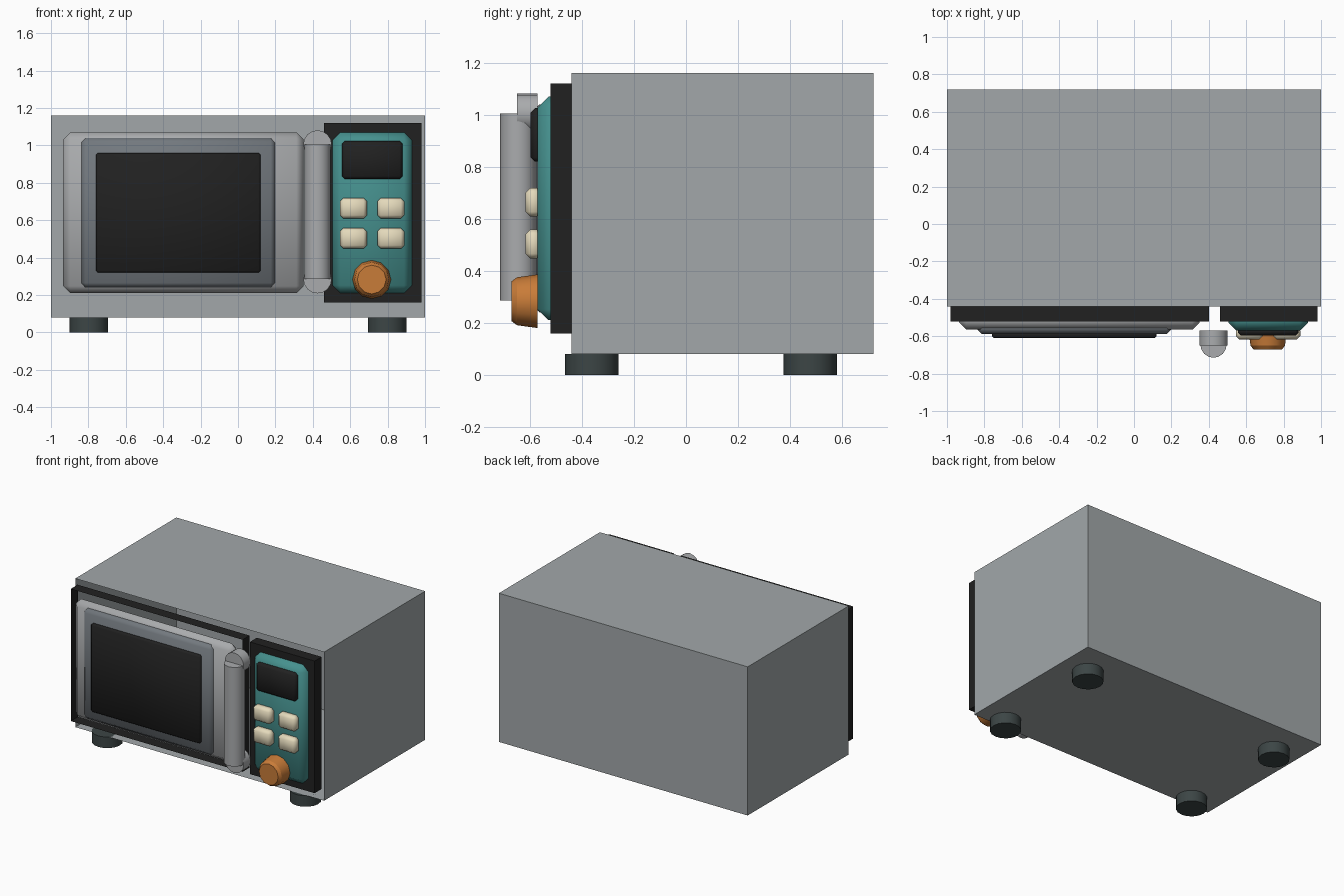
import bpy, bmesh
from math import pi
from mathutils import Matrix

cube = bpy.data.objects.get("Cube")
if cube:
    bpy.data.objects.remove(cube)


def material(name, r, g, b):
    m = bpy.data.materials.new(name)
    m.use_nodes = True
    m.diffuse_color = (r, g, b, 1)
    m.node_tree.nodes["Principled BSDF"].inputs["Base Color"].default_value = (r, g, b, 1)
    return m


steel = material("steel_grey", 0.36, 0.39, 0.40)
door_grey = material("door_grey", 0.40, 0.41, 0.42)
slate = material("slate_grey", 0.17, 0.19, 0.21)
black = material("black", 0.015, 0.015, 0.015)
teal = material("teal", 0.06, 0.28, 0.27)
cream = material("cream", 0.78, 0.70, 0.50)
orange = material("orange", 0.58, 0.20, 0.04)
rubber = material("dark_rubber", 0.045, 0.06, 0.06)


def finish(name, bm, mat, smooth):
    me = bpy.data.meshes.new(name)
    bm.to_mesh(me)
    bm.free()
    me.materials.append(mat)
    me.polygons.foreach_set("use_smooth", [smooth] * len(me.polygons))
    ob = bpy.data.objects.new(name, me)
    bpy.context.collection.objects.link(ob)
    return ob


def box(name, x, y, z, mat, bevel=0, open_front=False, open_back=False):
    """Box from (min, max) ranges, optionally chamfered or open along y."""
    bm = bmesh.new()
    bmesh.ops.create_cube(bm, size=1)
    for v in bm.verts:
        v.co = [r[0] if c < 0 else r[1] for c, r in zip(v.co, (x, y, z))]
    bm.normal_update()
    gone = [f for f in bm.faces if (open_front and f.normal.y < -0.9)
            or (open_back and f.normal.y > 0.9)]
    if gone:
        bmesh.ops.delete(bm, geom=gone, context="FACES_ONLY")
    if bevel:
        bmesh.ops.bevel(bm, geom=bm.edges[:], offset=bevel, segments=1,
                        profile=0.5, affect="EDGES")
    return finish(name, bm, mat, bevel > 0)


def cylinder(name, centre, radius, depth, mat, along_y=False, sides=16, top=None):
    bm = bmesh.new()
    bmesh.ops.create_cone(bm, cap_ends=True, segments=sides, radius1=radius,
                          radius2=top or radius, depth=depth)
    if along_y:  # narrow end points to the front
        bm.transform(Matrix.Rotation(pi / 2, 4, "X"))
    bm.transform(Matrix.Translation(centre))
    ob = finish(name, bm, mat, True)
    bpy.context.view_layer.objects.active = ob
    ob.select_set(True)
    bpy.ops.object.shade_smooth_by_angle(angle=0.7)
    ob.select_set(False)
    return ob


# Body shell, open at the front
box("body", (-1, 1), (-0.44, 0.72), (0.08, 1.16), steel, open_front=True)

# Door surround is an open sleeve, control surround is solid
box("door_surround", (-0.98, 0.40), (-0.52, -0.44), (0.16, 1.12), black,
    open_front=True, open_back=True)
box("control_surround", (0.46, 0.98), (-0.52, -0.44), (0.16, 1.12), black)

# Door layers
box("door", (-0.935, 0.35), (-0.565, -0.48), (0.21, 1.07), door_grey, 0.038)
box("window_frame", (-0.84, 0.20), (-0.588, -0.53), (0.24, 1.04), slate, 0.025)
box("window_glass", (-0.76, 0.12), (-0.61, -0.575), (0.32, 0.96), black, 0.01)

# Control panel with display and buttons
box("control_panel", (0.505, 0.93), (-0.57, -0.47), (0.21, 1.07), teal, 0.042)
box("display", (0.555, 0.88), (-0.597, -0.55), (0.82, 1.025), black, 0.016)
for col, x in enumerate((0.617, 0.817)):
    for row, z in enumerate((0.503, 0.664)):
        box(f"button_{row}_{col}", (x - 0.072, x + 0.072), (-0.617, -0.555),
            (z - 0.055, z + 0.055), cream, 0.018)

# Dial: tapered drum with a chamfered face
cylinder("dial", (0.715, -0.61, 0.283), 0.103, 0.08, orange, True, 12, 0.092)
cylinder("dial_face", (0.715, -0.66, 0.283), 0.092, 0.02, orange, True, 12, 0.077)

# Handle bar on two round mounts
cylinder("handle_bar", (0.425, -0.645, 0.645), 0.07, 0.72, door_grey)
for name, z in (("upper", 1.005), ("lower", 0.285)):
    cylinder(f"{name}_handle_mount", (0.425, -0.61, z), 0.076, 0.08, door_grey, True)

# Feet
for side, x in (("right", -0.797), ("left", 0.797)):
    for end, y in (("front", -0.362), ("back", 0.478)):
        cylinder(f"{end}_{side}_foot", (x, y, 0.04), 0.103, 0.08, rubber)
